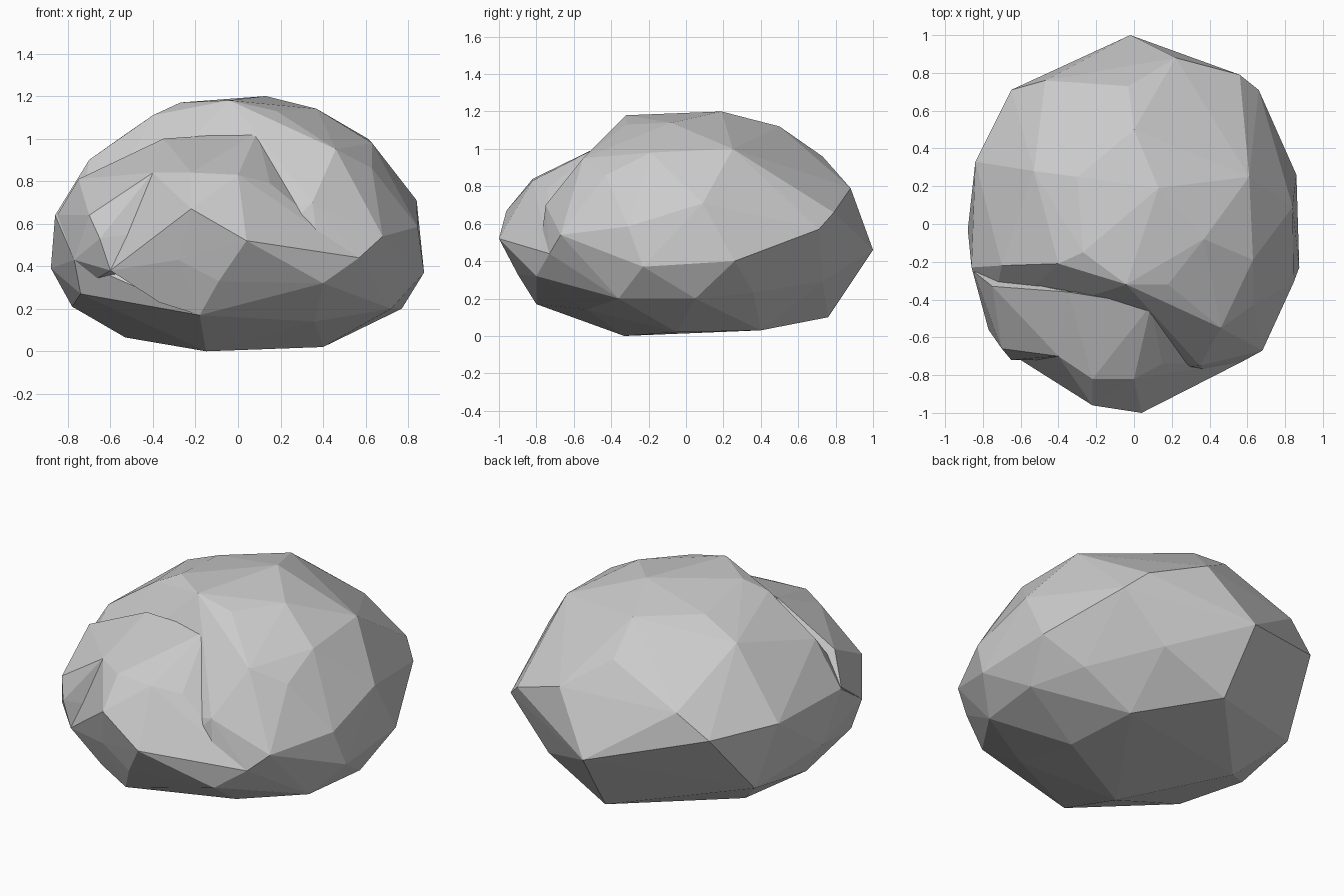
import bpy, bmesh


def faceted_stone(name, points):
    """Flat-faced stone stretched over a few corner points."""
    bm = bmesh.new()
    for p in points:
        bm.verts.new(p)
    res = bmesh.ops.convex_hull(bm, input=bm.verts[:])
    loose = {g for g in res["geom_interior"] + res["geom_unused"]
             if isinstance(g, bmesh.types.BMVert)}
    bmesh.ops.delete(bm, geom=list(loose), context='VERTS')
    bmesh.ops.recalc_face_normals(bm, faces=bm.faces[:])
    me = bpy.data.meshes.new(name)
    bm.to_mesh(me)
    bm.free()
    ob = bpy.data.objects.new(name, me)
    bpy.context.collection.objects.link(ob)
    return ob


# Main body of the boulder
boulder = faceted_stone("boulder", [
    # crown
    (.13, .19, 1.2), (-.04, -.32, 1.18), (-.27, -.15, 1.17), (.18, -.32, 1.13),
    (.37, -.08, 1.14), (0, .5, 1.12), (-.3, .25, 1.12), (-.53, .28, 1.02),
    (.61, .25, 1.0), (-.4, -.21, 1.11), (-.7, -.22, .9), (.46, -.55, .95),
    (.63, -.19, .98), (.63, -.43, .86),
    # back
    (-.03, .73, .96), (.22, .88, .79), (-.02, 1.0, .46), (.66, .71, .57),
    (-.47, .76, .77), (-.65, .71, .63), (-.28, .83, .52), (.56, .79, .66),
    (.395, .73, .29),
    # sides
    (.84, .09, .71), (.845, -.31, .585), (.875, -.23, .37), (.86, .26, .4),
    (-.84, .33, .64), (-.86, -.23, .64), (-.88, -.03, .39), (-.77, -.56, .43),
    (-.78, .2, .35),
    # front right
    (.68, -.67, .54), (.35, -.75, .70), (.57, -.73, .44), (.4, -.8, .32),
    # underside
    (.72, -.36, .2), (.77, .05, .2), (.65, .36, .23), (0, .76, .1),
    (.36, .4, .03), (.4, -.05, .02), (-.15, -.33, 0), (-.53, .2, .065),
    (-.78, -.02, .21), (-.74, .41, .26), (-.42, .6, .27),
    (-.18, -.8, .17), (.36, -.53, .14), (-.74, -.5, .27),
])

# Protruding front ledge, stepped below the crown
ledge = faceted_stone("front_ledge", [
    (.04, -1.0, .52), (-.22, -.96, .67), (-.22, -.82, .84), (0, -.82, .83),
    (.09, -.43, 1.03), (-.35, -.36, 1.0), (-.4, -.7, .84), (.15, -.74, .79),
    (.57, -.73, .44), (.4, -.8, .32), (-.09, -.9, .33), (-.37, -.75, .23),
    (-.18, -.8, .17), (-.28, -.87, .43), (-.49, -.72, .55), (-.6, -.72, .38),
    (0, -.3, .4),
])

# Left shoulder block beside the ledge
shoulder = faceted_stone("left_shoulder", [
    (-.4, -.7, .84), (-.70, -.66, .64), (-.65, -.72, .53), (-.5, -.72, .55),
    (-.77, -.56, .43), (-.75, -.33, .81), (-.6, -.72, .38), (-.35, -.36, 1.0),
    (-.85, -.25, .64), (-.3, -.3, .5), (-.35, -.7, .4), (-.7, -.5, .32),
])

# Fuse the blocks into one stone
for part in (ledge, shoulder):
    mod = boulder.modifiers.new("fuse_" + part.name, 'BOOLEAN')
    mod.operation = 'UNION'
    mod.solver = 'EXACT'
    mod.object = part
bpy.context.view_layer.objects.active = boulder
boulder.select_set(True)
for mod in list(boulder.modifiers):
    bpy.ops.object.modifier_apply(modifier=mod.name)
for part in (ledge, shoulder):
    bpy.data.objects.remove(part)
